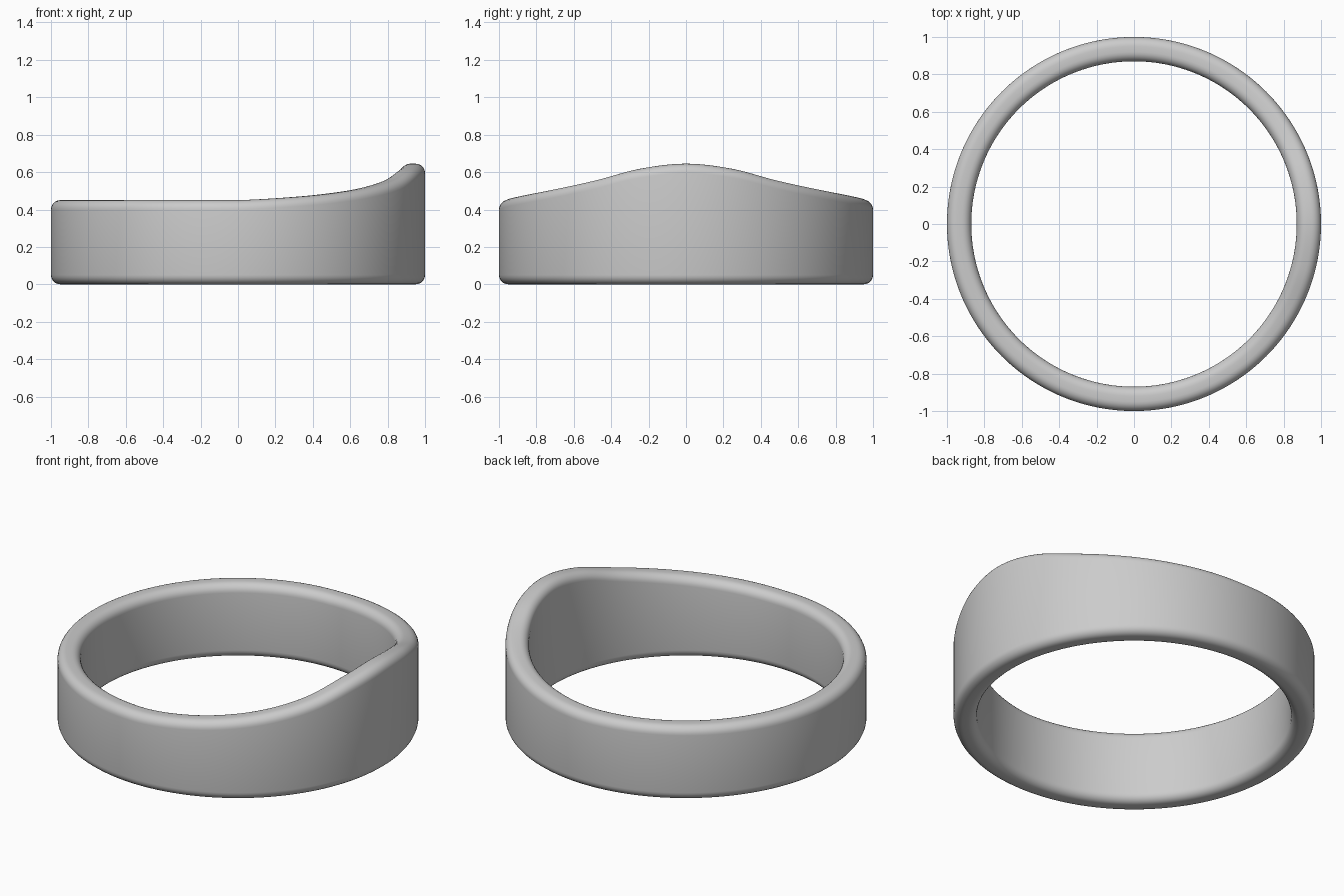
import bpy, bmesh, math

if "Cube" in bpy.data.objects:
    bpy.data.objects.remove(bpy.data.objects["Cube"])

R_OUT, R_IN, BASE_H, PEAK = 1.0, 0.87, 0.45, 0.195
FILLET, SEGS, ARC = 0.05, 192, 6

# relative height of the raised side, every 15 degrees away from +x
RISE = [1.0, 0.86, 0.55, 0.325, 0.17, 0.065, 0.0]


def rise(deg):
    """Smooth (Catmull-Rom) interpolation of the raised side."""
    if deg >= 90:
        return 0.0
    i = int(deg // 15)
    t = deg / 15 - i
    a, b, c, d = [RISE[abs(k)] if abs(k) < len(RISE) else 0.0 for k in (i - 1, i, i + 1, i + 2)]
    v = b + 0.5 * t * (c - a + t * (2*a - 5*b + 4*c - d + t * (3*(b - c) + d - a)))
    return max(v, 0.0)


def section(h):
    """Rounded rectangle cross-section as (radius, z) points."""
    f = FILLET
    corners = [(R_OUT - f, f, -90), (R_OUT - f, h - f, 0),
               (R_IN + f, h - f, 90), (R_IN + f, f, 180)]
    pts = []
    for cr, cz, start in corners:
        for k in range(ARC + 1):
            a = math.radians(start + 90 * k / ARC)
            pts.append((cr + f * math.cos(a), cz + f * math.sin(a)))
    return pts


# band: sweep the section around z with a varying height
bm = bmesh.new()
rings = []
for s in range(SEGS):
    a = 2 * math.pi * s / SEGS
    deg = math.degrees(min(a, 2 * math.pi - a))
    h = BASE_H + PEAK * rise(deg)
    rings.append([bm.verts.new((r * math.cos(a), r * math.sin(a), z)) for r, z in section(h)])
n = len(rings[0])
for s in range(SEGS):
    p, q = rings[s], rings[(s + 1) % SEGS]
    for j in range(n):
        k = (j + 1) % n
        bm.faces.new((p[j], q[j], q[k], p[k]))
bmesh.ops.recalc_face_normals(bm, faces=bm.faces)
mesh = bpy.data.meshes.new("ring_band")
bm.to_mesh(mesh)
bm.free()
band = bpy.data.objects.new("ring_band", mesh)
bpy.context.collection.objects.link(band)
for poly in mesh.polygons:
    poly.use_smooth = True
